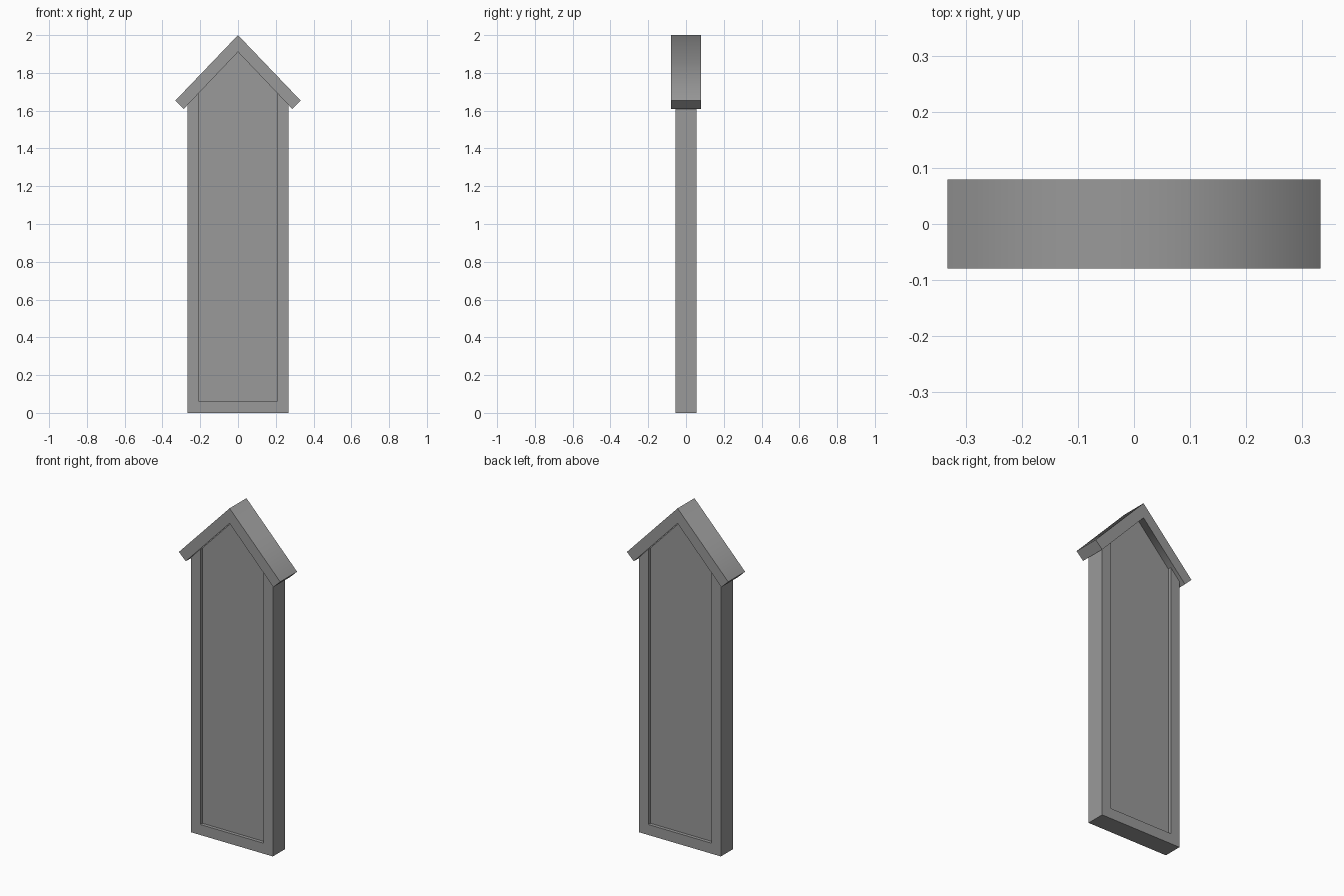
import bpy, bmesh

if "Cube" in bpy.data.objects:
    bpy.data.objects.remove(bpy.data.objects["Cube"])

grey = bpy.data.materials.new("dark_grey")
grey.diffuse_color = (0.32, 0.32, 0.32, 1)
grey.use_nodes = True
grey.node_tree.nodes["Principled BSDF"].inputs["Base Color"].default_value = grey.diffuse_color


def prism(name, profile, half_depth, smooth_ridge=False):
    """Extrude an x-z outline symmetrically along y."""
    bm = bmesh.new()
    face = bm.faces.new([bm.verts.new((x, -half_depth, z)) for x, z in profile])
    ext = bmesh.ops.extrude_face_region(bm, geom=[face])
    moved = [v for v in ext["geom"] if isinstance(v, bmesh.types.BMVert)]
    bmesh.ops.translate(bm, verts=moved, vec=(0, 2 * half_depth, 0))
    bmesh.ops.recalc_face_normals(bm, faces=bm.faces)
    if smooth_ridge:  # shade softly across the ridge, all other edges sharp
        for f in bm.faces:
            f.smooth = True
        for e in bm.edges:
            e.smooth = all(abs(v.co.x) < 1e-5 for v in e.verts)
    mesh = bpy.data.meshes.new(name)
    bm.to_mesh(mesh)
    bm.free()
    mesh.materials.append(grey)
    obj = bpy.data.objects.new(name, mesh)
    bpy.context.collection.objects.link(obj)
    return obj


def mirrored(right_half):
    """Complete an outline by mirroring its right half across x = 0."""
    return right_half + [(-x, z) for x, z in reversed(right_half) if x > 0]


def underside(x):
    """Height of the roof underside at x."""
    return 1.911 - 1.05 * x


OUT, IN, SILL = 0.268, 0.208, 0.062

# Gabled roof: chevron with square-cut eaves
roof = [(0, 2.0), (-0.332, 1.653), (-0.287, underside(0.287)), (0, underside(0)),
        (0.287, underside(0.287)), (0.332, 1.653)]
prism("gable_roof", roof, 0.079, smooth_ridge=True)

# U-shaped frame: bottom rail and two side posts
frame = [(IN, SILL), (IN, underside(IN)), (OUT, underside(OUT)), (OUT, 0)]
prism("frame", mirrored(frame), 0.056)

# Recessed panel filling the frame up to the roof
panel = [(IN, SILL), (IN, underside(IN)), (0, underside(0))]
prism("recessed_panel", mirrored(panel), 0.036)
